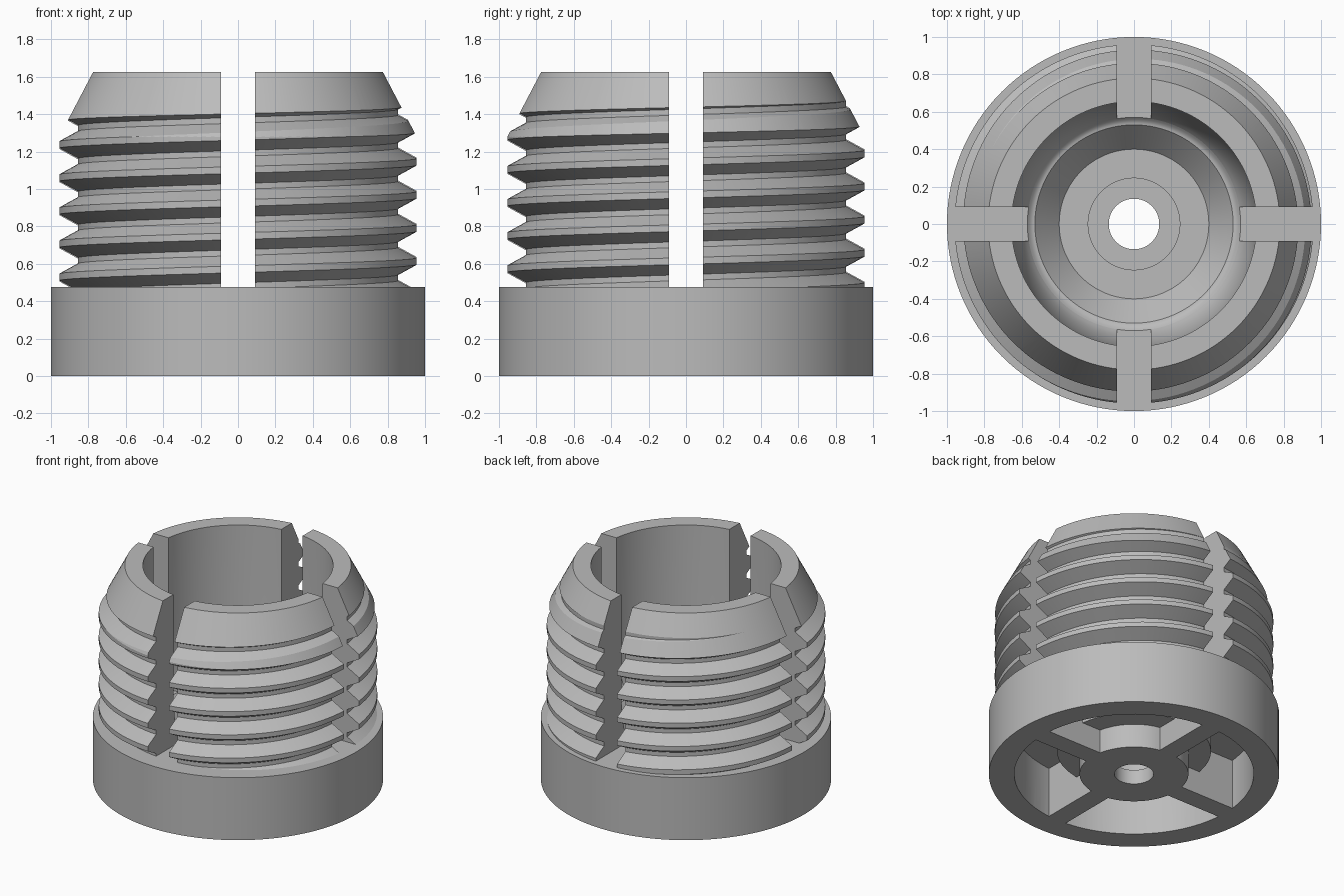
import bpy, bmesh, math

if "Cube" in bpy.data.objects:
    bpy.data.objects.remove(bpy.data.objects["Cube"])

TAU = 2 * math.pi
SEG = 128
GREY = bpy.data.materials.new("plain grey")
GREY.diffuse_color = (0.5, 0.5, 0.5, 1)
GREY.use_nodes = True
GREY.node_tree.nodes["Principled BSDF"].inputs["Base Color"].default_value = GREY.diffuse_color


def make(name, bm):
    bmesh.ops.recalc_face_normals(bm, faces=bm.faces)
    me = bpy.data.meshes.new(name)
    bm.to_mesh(me)
    bm.free()
    ob = bpy.data.objects.new(name, me)
    bpy.context.collection.objects.link(ob)
    return ob


def lathe(name, profile):
    """Closed ring from an (r, z) loop turned around z."""
    bm = bmesh.new()
    cols = [[bm.verts.new((r * math.cos(TAU * i / SEG), r * math.sin(TAU * i / SEG), z))
             for r, z in profile] for i in range(SEG)]
    n = len(profile)
    for i in range(SEG):
        a, b = cols[i], cols[(i + 1) % SEG]
        for j in range(n):
            k = (j + 1) % n
            bm.faces.new((a[j], b[j], b[k], a[k]))
    return make(name, bm)


def box(name, sx, sy, z0, z1):
    bm = bmesh.new()
    bmesh.ops.create_cube(bm, size=1)
    for v in bm.verts:
        v.co = (v.co.x * sx, v.co.y * sy, z0 + (v.co.z + 0.5) * (z1 - z0))
    return make(name, bm)


def cut(ob, tools, op="DIFFERENCE"):
    for t in tools:
        m = ob.modifiers.new("cut", "BOOLEAN")
        m.operation, m.object, m.solver = op, t, "EXACT"
    bpy.context.view_layer.update()
    dg = bpy.context.evaluated_depsgraph_get()
    me = bpy.data.meshes.new_from_object(ob.evaluated_get(dg))
    ob.modifiers.clear()
    ob.data = me


# inner bowl curve: elliptical sweep from the wall down to the floor
TOP, DECK = 1.625, 0.475
a0 = math.asin((0.92 - DECK) / 0.47)
bowl = [(0.53 + 0.125 * math.cos(a0 * t / 12), 0.92 - 0.47 * math.sin(a0 * t / 12))
        for t in range(13)]
low = [(0.53 + 0.125 * math.cos(a), 0.92 - 0.47 * math.sin(a))
       for a in (a0 + (math.pi / 2 - a0) * t / 4 for t in range(1, 5))]

# base with funnel floor, counterbore and screw hole
base = lathe("base", [(0.135, 0), (1, 0), (1, DECK), bowl[-1]] + low +
             [(0.40, 0.30), (0.245, 0.30), (0.245, 0.11), (0.135, 0.11)])

# underside pockets between four spokes
pockets = lathe("pocket_cutter", [(0.375, -0.1), (0.825, -0.1), (0.825, 0.38),
                                  (0.53, 0.38), (0.53, 0.18), (0.375, 0.18)])
spokes = [box("spoke_x", 3, 0.15, -0.3, 0.6), box("spoke_y", 0.15, 3, -0.3, 0.6)]
cut(pockets, spokes)
cut(base, [pockets])

# collar envelope: chamfer cone outside, bowl inside
collar = lathe("collar_cutter", [(0.78 + 0.52 * (TOP - DECK), DECK), (0.78, TOP),
                                 (0.655, TOP)] + bowl)
slots = [box("slot_x", 3, 0.18, 0.3, 2), box("slot_y", 0.18, 3, 0.3, 2)]

# four threaded jaws, each a helical wedge trimmed by the envelope and slots
PITCH, ROOT, CREST = 0.177, 0.86, 0.96
teeth = [(CREST, -0.018), (CREST, 0.018), (ROOT, 0.073), (ROOT, 0.104)]
jaws = []
for q in range(4):
    bm = bmesh.new()
    cols = []
    for i in range(29):
        th = math.radians(90 * q + 3 + 84 * i / 28)
        zs = 0.615 + PITCH * th / TAU - 4 * PITCH
        prof = [(r, zs + dz + k * PITCH) for k in range(12) for r, dz in teeth]
        prof += [(0.3, prof[-1][1]), (0.3, prof[0][1])]
        cols.append([bm.verts.new((r * math.cos(th), r * math.sin(th), z)) for r, z in prof])
    n = len(cols[0])
    for a, b in zip(cols, cols[1:]):
        for j in range(n):
            k = (j + 1) % n
            bm.faces.new((a[j], b[j], b[k], a[k]))
    bm.faces.new(cols[0])
    bm.faces.new(cols[-1])
    jaw = make("threaded_jaw_%d" % (q + 1), bm)
    cut(jaw, [collar], "INTERSECT")
    cut(jaw, slots)
    jaws.append(jaw)

# remove helpers, shade the parts
for h in [pockets, collar] + spokes + slots:
    bpy.data.objects.remove(h)
for ob in [base] + jaws:
    ob.data.materials.clear()
    ob.data.materials.append(GREY)
    bpy.ops.object.select_all(action="DESELECT")
    ob.select_set(True)
    bpy.context.view_layer.objects.active = ob
    bpy.ops.object.shade_smooth_by_angle(angle=math.radians(25))
